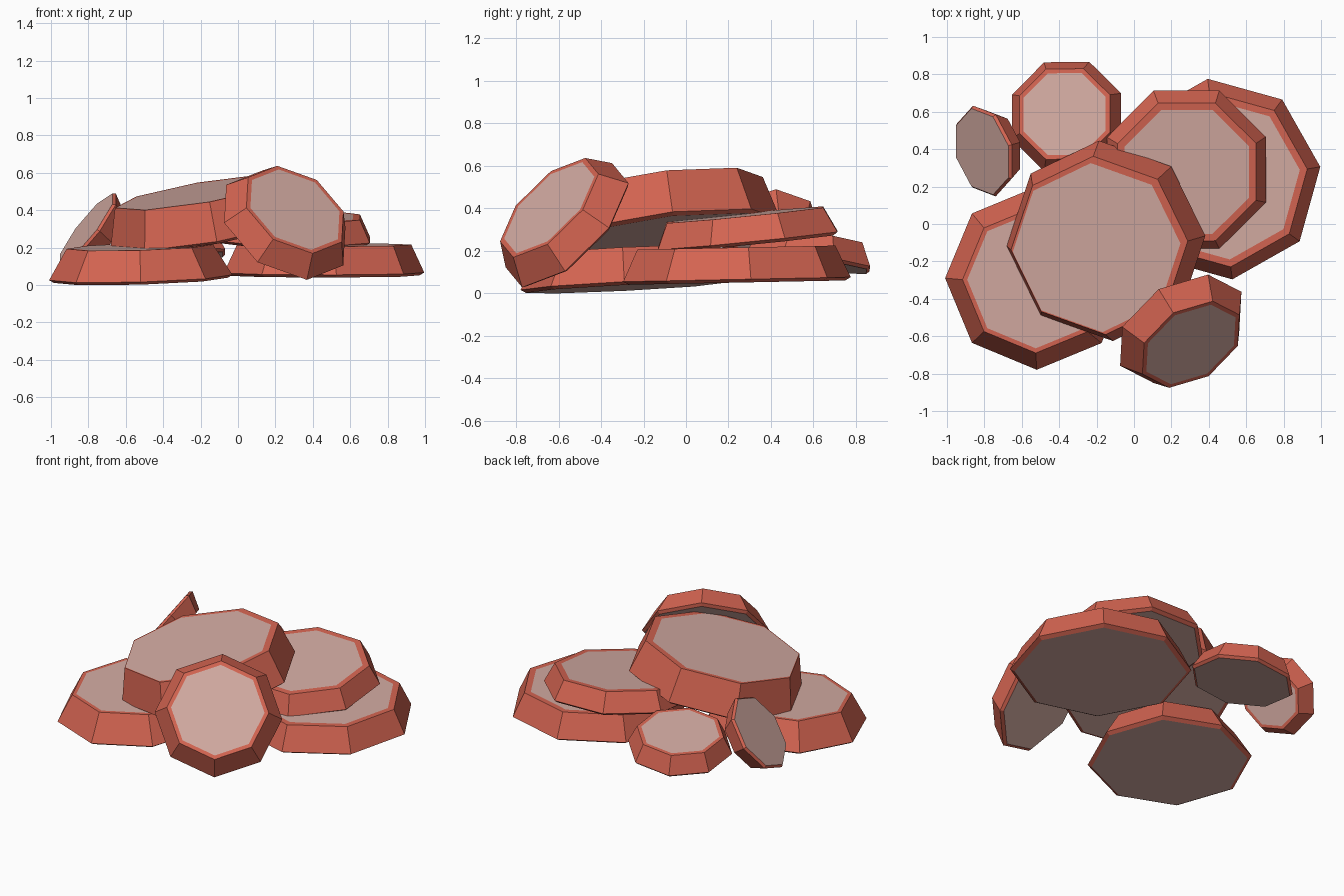
import bpy, bmesh, math
from mathutils import Vector, Matrix

if "Cube" in bpy.data.objects:
    bpy.data.objects.remove(bpy.data.objects["Cube"])


def material(name, rgb):
    m = bpy.data.materials.new(name)
    m.diffuse_color = (*rgb, 1.0)
    m.use_nodes = True
    m.node_tree.nodes["Principled BSDF"].inputs["Base Color"].default_value = m.diffuse_color
    return m


RED = material("crust red", (0.66, 0.128, 0.083))
PINK = material("dusty pink", (0.65, 0.405, 0.36))


def slab(name, base, normal, radius, thick, turn, top=0.87, rim=0.04, shift=(0, 0)):
    """Eight-sided tapered slab; base is the centre of its widest ring."""
    n = Vector(normal).normalized()
    x = (Vector((1, 0, 0)) - n * n.x).normalized()
    y = n.cross(x)
    frame = Matrix((x, y, n)).transposed().to_4x4()
    frame.translation = Vector(base)

    # rings: underside, widest edge, top edge, painted inset edge
    rings = [(radius * 0.95, -0.015, (0, 0)), (radius, 0.0, (0, 0)),
             (radius * top, thick, (0, 0)), (radius * top - rim, thick, shift)]
    bm = bmesh.new()
    loops = []
    for r, z, s in rings:
        loop = []
        for i in range(8):
            a = math.radians(turn + 45 * i)
            loop.append(bm.verts.new((r * math.cos(a) + s[0], r * math.sin(a) + s[1], z)))
        loops.append(loop)
    for lo, hi in zip(loops, loops[1:]):
        for i in range(8):
            j = (i + 1) % 8
            bm.faces.new((lo[i], lo[j], hi[j], hi[i]))
    # pink caps above and below
    bm.faces.new(loops[-1]).material_index = 1
    bm.faces.new(loops[0][::-1]).material_index = 1
    bm.transform(frame)
    bmesh.ops.recalc_face_normals(bm, faces=bm.faces)

    me = bpy.data.meshes.new(name)
    bm.to_mesh(me)
    bm.free()
    me.materials.append(RED)
    me.materials.append(PINK)
    ob = bpy.data.objects.new(name, me)
    bpy.context.collection.objects.link(ob)
    return ob


# slabs lying on the ground
slab("left_ground_slab", (-0.52, -0.29, 0.04), (-0.03, -0.05, 1), 0.49, 0.165, 0, 0.80, 0.025)
slab("right_ground_slab", (0.46, 0.24, 0.065), (0.0, -0.02, 1), 0.54, 0.15, 7)
slab("back_small_slab", (-0.36, 0.575, 0.15), (-0.1, 0.12, 1), 0.317, 0.11, 22.5, 0.83, 0.025)

# slabs stacked on top
slab("right_upper_slab", (0.28, 0.29, 0.25), (0.02, -0.10, 1), 0.46, 0.12, 22.5)
slab("big_top_slab", (-0.15, -0.09, 0.29), (-0.17, -0.12, 1), 0.54, 0.21, 4,
     0.89, 0.025, (-0.015, -0.012))

# slabs leaning against the pile; the left one shows its wide underside
slab("front_leaning_slab", (0.25, -0.56, 0.32), (0.42, -0.65, 0.64), 0.38, 0.13, 20, 0.80, 0.025)
slab("left_leaning_slab", (-0.80, 0.39, 0.29), (0.77, 0.20, -0.60), 0.25, 0.10, 22.5, 0.78, 0.02)
